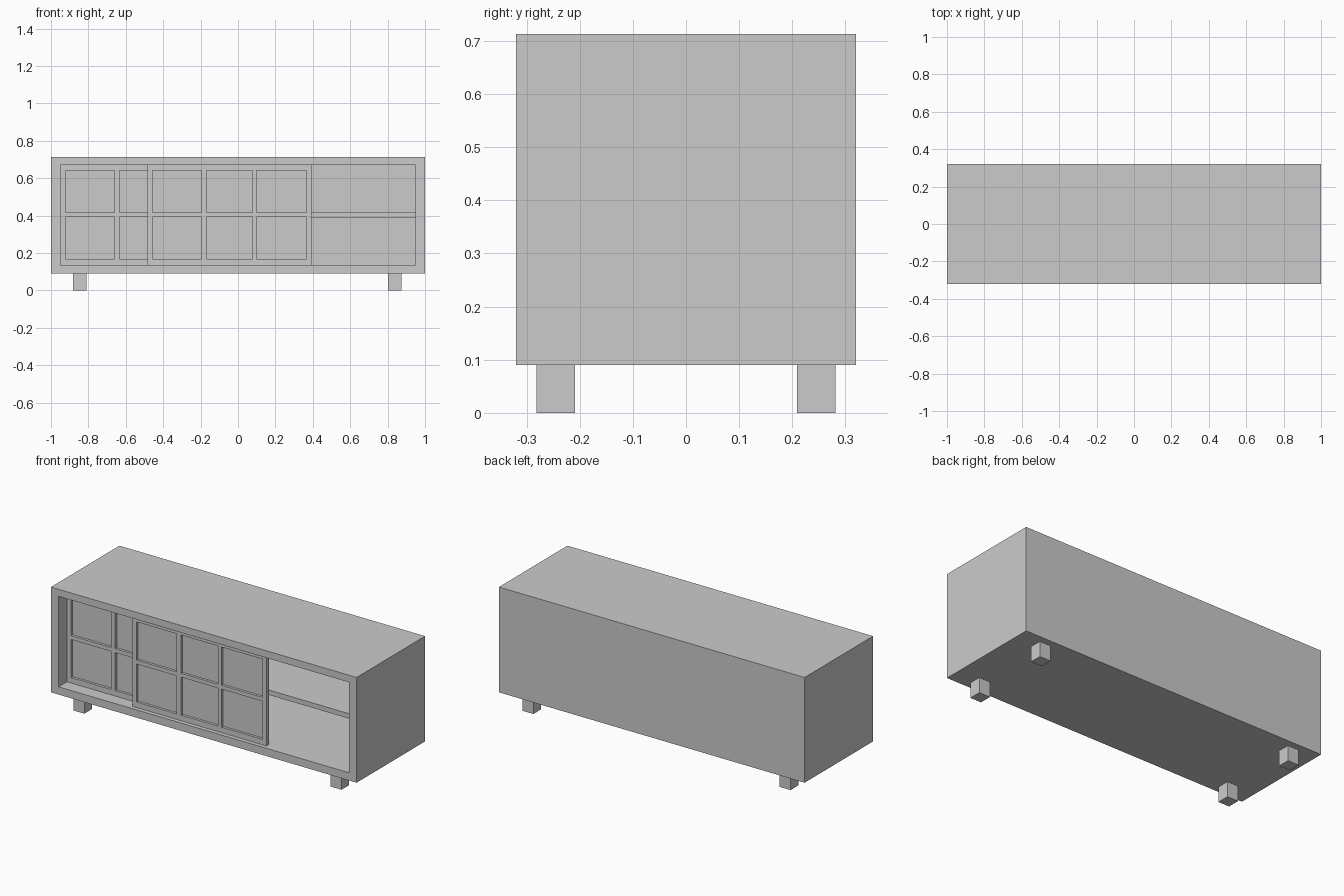
import bpy, bmesh
from mathutils import Vector

if "Cube" in bpy.data.objects:
    bpy.data.objects.remove(bpy.data.objects["Cube"])


def make_object(name, bm):
    bmesh.ops.recalc_face_normals(bm, faces=bm.faces[:])
    mesh = bpy.data.meshes.new(name)
    bm.to_mesh(mesh)
    bm.free()
    obj = bpy.data.objects.new(name, mesh)
    bpy.context.collection.objects.link(obj)
    return obj


def box(name, lo, hi):
    bm = bmesh.new()
    bmesh.ops.create_cube(bm, size=1)
    lo, hi = Vector(lo), Vector(hi)
    for v in bm.verts:
        v.co = (lo + hi) / 2 + v.co * (hi - lo)
    return make_object(name, bm)


def recessed_block(name, xs, zs, front, thickness, recess):
    """Solid block whose front is a grid; cells with odd indices are pushed in."""
    bm = bmesh.new()
    grid = [[bm.verts.new((x, front, z)) for z in zs] for x in xs]
    pockets = []
    for i in range(len(xs) - 1):
        for j in range(len(zs) - 1):
            f = bm.faces.new((grid[i][j], grid[i + 1][j],
                              grid[i + 1][j + 1], grid[i][j + 1]))
            if i % 2 and j % 2:
                pockets.append(f)
    # outer sides and back
    rim = [e for e in bm.edges if e.is_boundary]
    new = bmesh.ops.extrude_edge_only(bm, edges=rim)["geom"]
    for v in new:
        if isinstance(v, bmesh.types.BMVert):
            v.co.y = front + thickness
    bmesh.ops.contextual_create(bm, geom=[e for e in bm.edges if e.is_boundary])
    # pockets
    for f in bmesh.ops.extrude_discrete_faces(bm, faces=pockets)["faces"]:
        for v in f.verts:
            v.co.y = front + recess
    return make_object(name, bm)


# Carcass: hollow box open at the front
BOTTOM, TOP = 0.136, 0.671
recessed_block("cabinet_body", [-1, -0.95, 0.95, 1], [0.09, BOTTOM, TOP, 0.713],
               -0.32, 0.64, 0.60)

# Inner shelf behind the doors
box("shelf", (-0.95, -0.20, 0.388), (0.95, 0.28, 0.417))

# Two overlapping sliding doors, each with six sunken panes
door_x = [0, 0.027, 0.289, 0.316, 0.561, 0.583, 0.850, 0.877]
door_z = [BOTTOM, 0.168, 0.393, 0.416, 0.642, TOP]
for name, left, front in (("front_sliding_door", -0.484, -0.295),
                          ("rear_sliding_door", -0.95, -0.242)):
    recessed_block(name, [left + x for x in door_x], door_z, front, 0.025, 0.015)

# Four square legs
for side, x in (("left", -0.845), ("right", 0.838)):
    for end, y in (("front", -0.245), ("back", 0.245)):
        box(f"{end}_{side}_leg", (x - 0.036, y - 0.036, 0), (x + 0.036, y + 0.036, 0.09))
